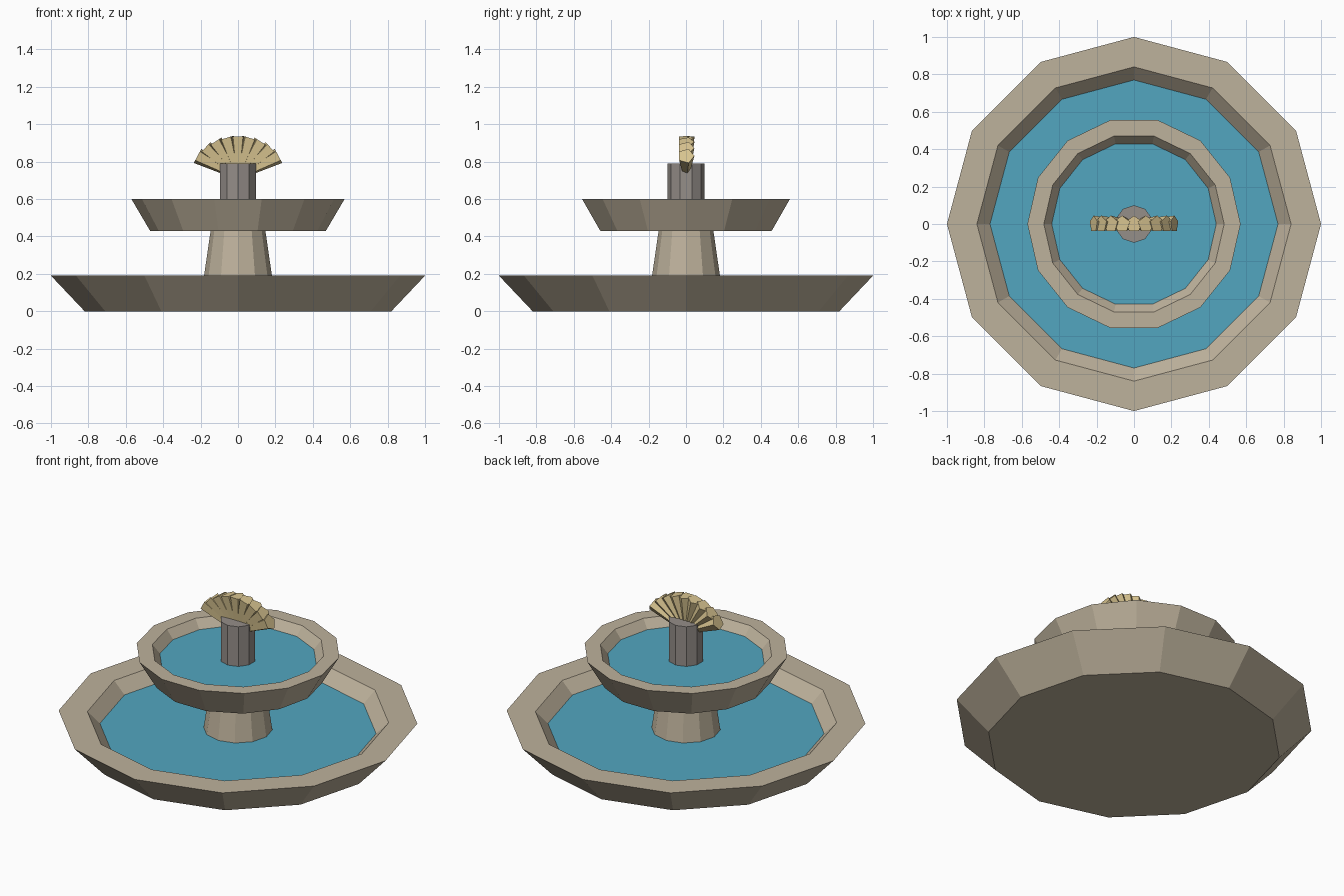
import bpy, bmesh, math
from mathutils import Matrix, Vector

if "Cube" in bpy.data.objects:
    bpy.data.objects.remove(bpy.data.objects["Cube"])


def srgb(r, g, b):
    f = lambda c: c / 12.92 if c <= 0.04045 else ((c + 0.055) / 1.055) ** 2.4
    return (f(r / 255), f(g / 255), f(b / 255), 1)


def material(name, rgb):
    m = bpy.data.materials.new(name)
    m.diffuse_color = srgb(*rgb)
    m.use_nodes = True
    m.node_tree.nodes["Principled BSDF"].inputs["Base Color"].default_value = m.diffuse_color
    return m


stone = material("sandstone", (190, 178, 156))
water = material("water_blue", (82, 166, 192))
grey = material("grey_stone", (149, 142, 137))
gold = material("pale_gold", (216, 196, 144))


def finish(name, bm, mats):
    bmesh.ops.recalc_face_normals(bm, faces=bm.faces)
    me = bpy.data.meshes.new(name)
    bm.to_mesh(me)
    bm.free()
    for m in mats:
        me.materials.append(m)
    ob = bpy.data.objects.new(name, me)
    bpy.context.collection.objects.link(ob)
    return ob


def lathe(name, profile, sides, mats, start=0.0, last_cap=0):
    """Closed faceted solid from (radius, z) points; both ends are capped."""
    bm = bmesh.new()
    rings = []
    for r, z in profile:
        angles = [start + 2 * math.pi * i / sides for i in range(sides)]
        rings.append([bm.verts.new((r * math.cos(a), r * math.sin(a), z)) for a in angles])
    for lo, hi in zip(rings, rings[1:]):
        for i in range(sides):
            j = (i + 1) % sides
            bm.faces.new((lo[i], lo[j], hi[j], hi[i]))
    bm.faces.new(rings[0][::-1])
    cap = bm.faces.new(rings[-1])
    cap.material_index = last_cap
    return finish(name, bm, mats)


# Basins: outer wall, flat rim, inner wall, water surface as the last cap
lathe("lower_basin", [(0.82, 0), (1.0, 0.19), (0.84, 0.19), (0.77, 0.12)],
      12, [stone, water], last_cap=1)
lathe("upper_basin", [(0.47, 0.43), (0.57, 0.6), (0.482, 0.6), (0.44, 0.547)],
      14, [stone, water], last_cap=1)

# Tapered stem between the basins and the post on top
lathe("stem", [(0.193, 0.11), (0.145, 0.44)], 12, [stone])
lathe("top_post", [(0.1, 0.53), (0.1, 0.79)], 10, [grey], start=math.pi / 2)

# Fan of five-sided tapered ribs
RIBS = 9
root = Vector((0, 0, 0.715))
bm = bmesh.new()
for i in range(RIBS):
    a = math.radians(-58 + 116 * i / (RIBS - 1))
    tip = root + Vector((0.255 * math.sin(a), 0, 0.218 * math.cos(a)))
    d = tip - root
    lean = Matrix.Rotation(math.atan2(d.x, d.z), 4, 'Y')
    rings = []
    for r, h in ((0.012, 0), (0.045, d.length)):
        ring = []
        for k in range(5):
            t = math.pi / 2 + 2 * math.pi * k / 5
            ring.append(bm.verts.new(root + lean @ Vector((r * math.cos(t), r * math.sin(t), h))))
        rings.append(ring)
    for k in range(5):
        n = (k + 1) % 5
        bm.faces.new((rings[0][k], rings[0][n], rings[1][n], rings[1][k]))
    bm.faces.new(rings[0][::-1])
    bm.faces.new(rings[1])
finish("fan_ribs", bm, [gold])
